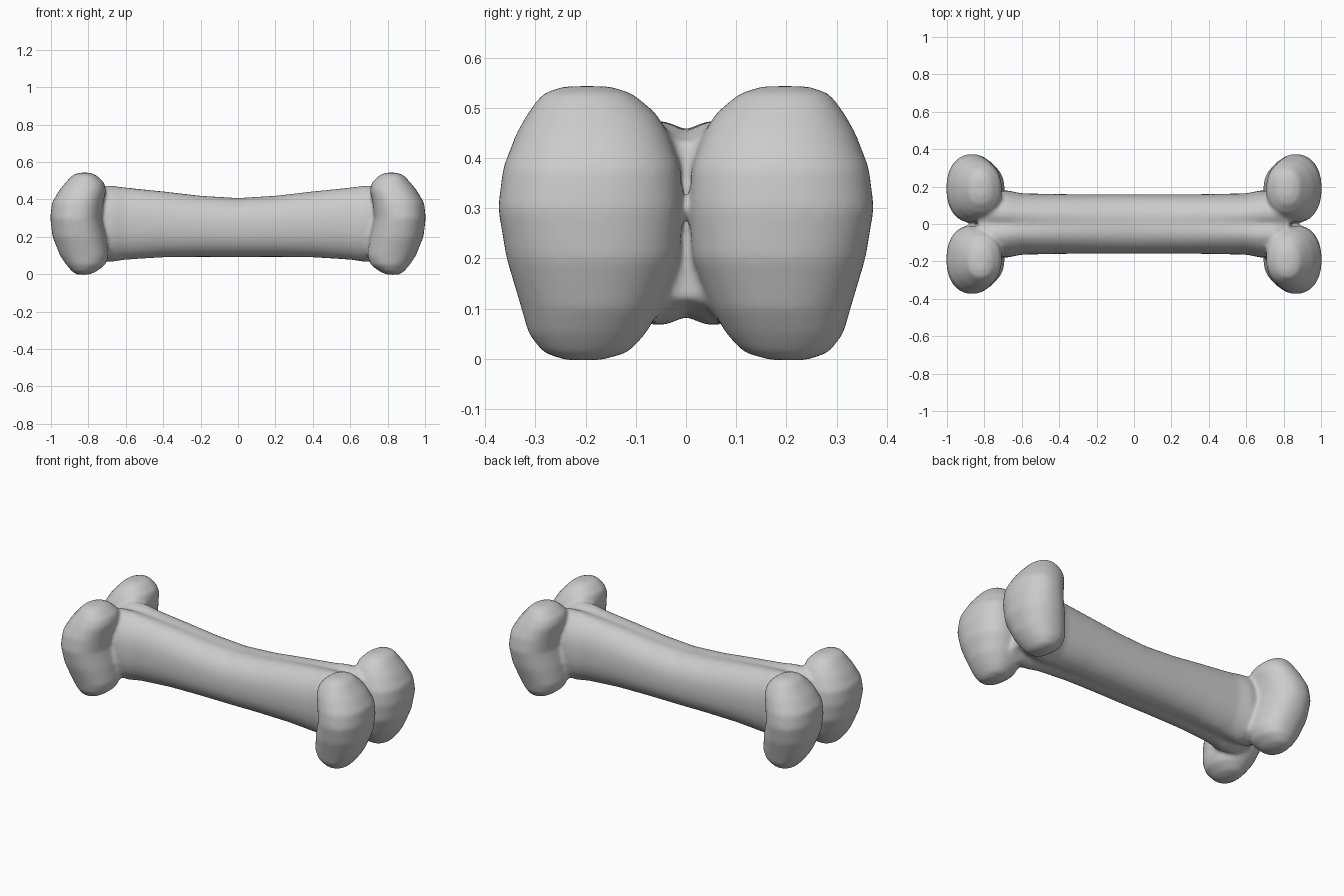
import bpy, bmesh, math

cube = bpy.data.objects.get("Cube")
if cube:
    bpy.data.objects.remove(cube, do_unlink=True)

SIDES = 40


def rounded(t, power):
    """Point on a unit superellipse."""
    c, s = math.cos(t), math.sin(t)
    return (math.copysign(abs(c) ** (2 / power), c),
            math.copysign(abs(s) ** (2 / power), s))


def loft(bm, rings):
    """Skin closed rings of points and cap both ends."""
    loops = [[bm.verts.new(p) for p in ring] for ring in rings]
    for a, b in zip(loops, loops[1:]):
        for i in range(SIDES):
            j = (i + 1) % SIDES
            bm.faces.new((a[i], a[j], b[j], b[i]))
    bm.faces.new(loops[0][::-1])
    bm.faces.new(loops[-1])


def shaft_ring(x, half_width, bottom, top, groove):
    """Rounded section with a soft groove along its top and bottom."""
    ring = []
    for i in range(SIDES):
        u, v = rounded(math.tau * i / SIDES, 2.3)
        y = half_width * u
        dent = groove * math.exp(-(y / 0.035) ** 2) * v
        ring.append((x, y, (top + bottom) / 2 + (top - bottom) / 2 * v - dent))
    return ring


def knob_ring(z, x0, x1, y0, y1, sx, sy):
    """Rounded horizontal section filling the given x and y range."""
    ring = []
    for i in range(SIDES):
        u, v = rounded(math.tau * i / SIDES, 2.2)
        ring.append((sx * ((x0 + x1) / 2 + (x1 - x0) / 2 * u),
                     sy * ((y0 + y1) / 2 + (y1 - y0) / 2 * v), z))
    return ring


# Shaft: x, half width, bottom, top, groove depth
half = [(0, .158, .087, .412, .006), (.2, .158, .087, .425, .008),
        (.4, .16, .083, .45, .012), (.6, .164, .068, .473, .02),
        (.68, .18, .055, .485, .03), (.76, .17, .06, .485, .035),
        (.83, .1, .1, .45, .02)]
stations = [(-s[0], *s[1:]) for s in half[:0:-1]] + half

# Knob: z, inner x, outer x, inner y, outer y
knob = [(-.003, .8, .86, .17, .24), (.012, .76, .885, .115, .285),
        (.05, .71, .918, .08, .314), (.1, .69, .952, .05, .328),
        (.2, .705, .992, .012, .358), (.3, .73, 1.004, .006, .375),
        (.38, .72, .996, .01, .365), (.45, .705, .955, .035, .338),
        (.49, .715, .922, .06, .315), (.528, .755, .888, .105, .287),
        (.543, .79, .85, .15, .245)]

bm = bmesh.new()
loft(bm, [shaft_ring(*s) for s in stations])
for sx in (-1, 1):
    for sy in (-1, 1):
        loft(bm, [knob_ring(*k, sx, sy) for k in knob])
bmesh.ops.recalc_face_normals(bm, faces=bm.faces)
mesh = bpy.data.meshes.new("bone")
bm.to_mesh(mesh)
bm.free()
bone = bpy.data.objects.new("bone", mesh)
bpy.context.collection.objects.link(bone)

# Plain grey material
grey = bpy.data.materials.new("bone_grey")
grey.use_nodes = True
colour = (.6, .6, .6, 1)
grey.diffuse_color = colour
grey.node_tree.nodes["Principled BSDF"].inputs["Base Color"].default_value = colour
mesh.materials.append(grey)

# Fuse the parts into one softly blended surface
fuse = bone.modifiers.new("fuse", 'REMESH')
fuse.mode = 'VOXEL'
fuse.voxel_size = .01
fuse.use_smooth_shade = True
soften = bone.modifiers.new("soften", 'SMOOTH')
soften.factor = .5
soften.iterations = 14
